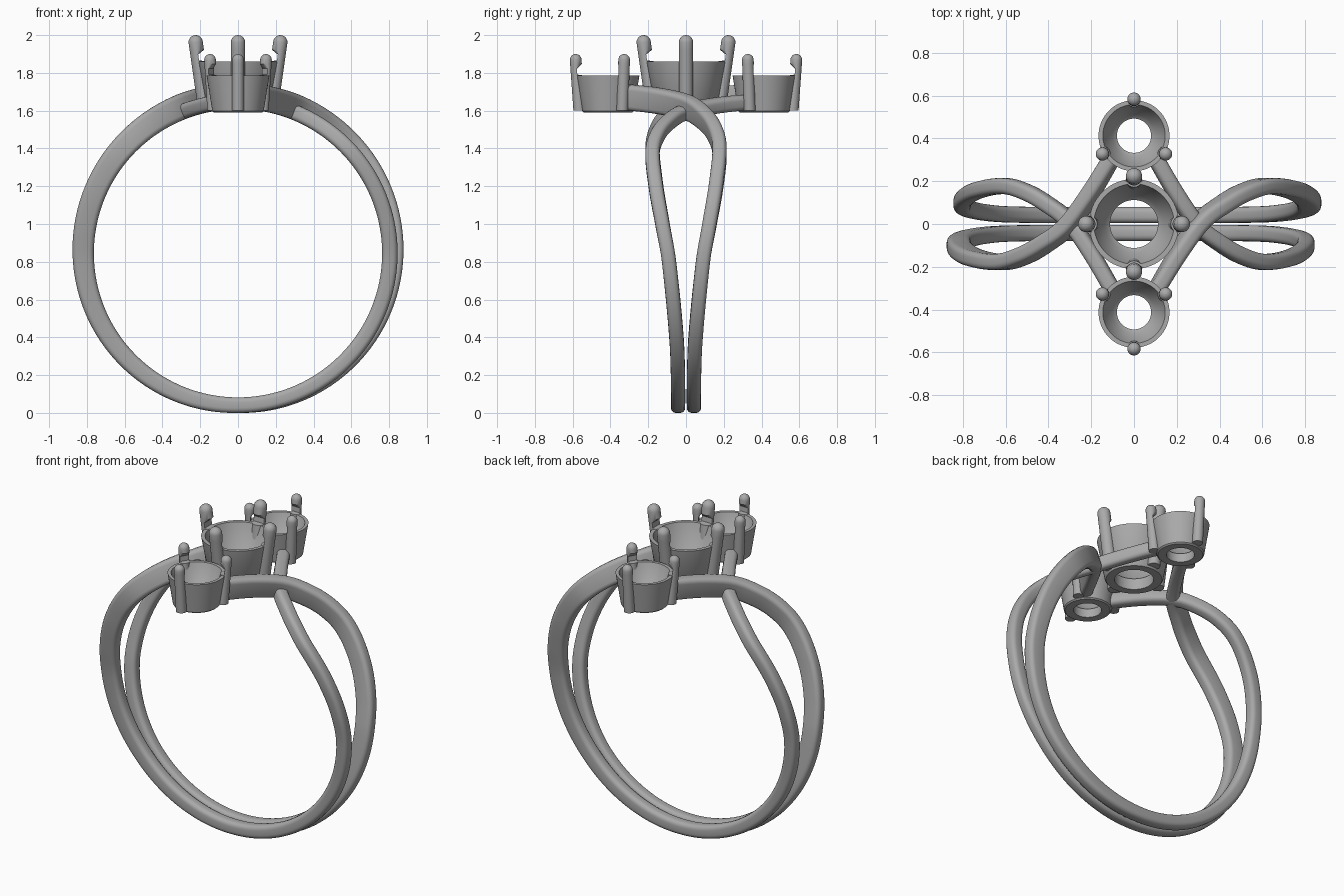
import bpy, bmesh, math
from mathutils import Vector, Matrix

if "Cube" in bpy.data.objects:
    bpy.data.objects.remove(bpy.data.objects["Cube"], do_unlink=True)

metal = bpy.data.materials.new("grey metal")
metal.use_nodes = True
colour = (0.4, 0.4, 0.4, 1)
metal.diffuse_color = colour
metal.node_tree.nodes["Principled BSDF"].inputs["Base Color"].default_value = colour


def finish(name, bm, angle=35):
    bmesh.ops.recalc_face_normals(bm, faces=bm.faces)
    mesh = bpy.data.meshes.new(name)
    bm.to_mesh(mesh)
    bm.free()
    mesh.materials.append(metal)
    ob = bpy.data.objects.new(name, mesh)
    bpy.context.collection.objects.link(ob)
    bpy.ops.object.select_all(action='DESELECT')
    ob.select_set(True)
    bpy.context.view_layer.objects.active = ob
    bpy.ops.object.shade_smooth_by_angle(angle=math.radians(angle))
    return ob


def loft(bm, rings, closed=False):
    """Bridge rings of points; cap the ends unless the loft is closed."""
    loops = [[bm.verts.new(p) for p in ring] for ring in rings]
    n = len(loops[0])
    pairs = list(zip(loops, loops[1:]))
    if closed:
        pairs.append((loops[-1], loops[0]))
    for a, b in pairs:
        for i in range(n):
            j = (i + 1) % n
            bm.faces.new((a[i], a[j], b[j], b[i]))
    if not closed:
        bm.faces.new(loops[0])
        bm.faces.new(loops[-1])


# Band strands: sideways offset by angle up from the bottom of the ring
CENTRE, INNER = 0.845, 0.763
SWAY = [(0, .042), (30, .042), (56, .05), (87, .09), (101, .125), (116, .16),
        (132, .177), (142, .145), (150, .09), (158, .01), (165.5, -.135), (173, -.312)]


def sway(deg):
    k = 0
    while k < len(SWAY) - 2 and deg > SWAY[k + 1][0]:
        k += 1

    def slope(i):
        a, b = SWAY[max(i - 1, 0)], SWAY[min(i + 1, len(SWAY) - 1)]
        return 0 if i == 0 else (b[1] - a[1]) / (b[0] - a[0])
    (x0, y0), (x1, y1) = SWAY[k], SWAY[k + 1]
    w = x1 - x0
    t = (deg - x0) / w
    return ((2*t**3 - 3*t**2 + 1) * y0 + (t**3 - 2*t**2 + t) * w * slope(k)
            + (3*t**2 - 2*t**3) * y1 + (t**3 - t**2) * w * slope(k + 1))


def strand_point(deg, r):
    a = math.radians(deg)
    return Vector((r * math.sin(a), sway(abs(deg)), CENTRE - r * math.cos(a)))


def section(width, height, radius=.026, steps=5):
    """Rounded rectangle, resting on its inner edge."""
    pts = []
    for k, (sx, sy) in enumerate([(1, 1), (-1, 1), (-1, -1), (1, -1)]):
        for s in range(steps):
            a = math.radians(90 * (k + s / (steps - 1)))
            pts.append((sx * (width / 2 - radius) + radius * math.cos(a),
                        height / 2 + sy * (height / 2 - radius) + radius * math.sin(a)))
    return pts


def strand(name, turn):
    spin = Matrix.Rotation(turn, 3, 'Z')
    rings = []
    count, end = 180, SWAY[-1][0]
    for i in range(count + 1):
        deg = -end + 2 * end * i / count
        # one half of the strand thickens towards the top, the other stays slim
        height = .082 + .055 * min(1, max(0, deg) / 160)
        a = math.radians(deg)
        radial = Vector((math.sin(a), 0, -math.cos(a)))
        lo, hi = max(-end, deg - .5), min(end, deg + .5)
        tangent = strand_point(hi, .8) - strand_point(lo, .8)
        side = radial.cross(tangent).normalized()
        base = strand_point(deg, INNER)
        rings.append([spin @ (base + side * u + radial * v)
                      for u, v in section(.075, height)])
    bm = bmesh.new()
    loft(bm, rings)
    finish(name, bm)


strand("back_band_strand", 0)
strand("front_band_strand", math.pi)


# Settings: turned cups with a tapered seat and a through hole
def cup(name, y, profile, steps=64):
    rings = []
    for i in range(steps):
        a = 2 * math.pi * i / steps
        rings.append([Vector((r * math.cos(a), y + r * math.sin(a), z)) for r, z in profile])
    bm = bmesh.new()
    loft(bm, rings, closed=True)
    finish(name, bm)


# Prongs: leaning round posts with a notch cut on the inner side and a domed tip
def prong(name, y, angle, radius, foot, head, rim, steps=20):
    (r0, z0), (r1, z1) = foot, head
    dome = z1 - radius
    levels = [(z0, 1, False), (rim, 1, False), (rim + .004, 1, True),
              (rim + .035, 1, True), (rim + .06, 1, False), (dome, 1, False)]
    for s in range(1, 6):
        a = math.radians(17 * s)
        levels.append((dome + radius * math.sin(a), math.cos(a), False))
    out = Vector((math.cos(angle), math.sin(angle), 0))
    side = Vector((-out.y, out.x, 0))
    rings = []
    for z, scale, notched in levels:
        d = r0 + (r1 - r0) * min(1, (z - z0) / (dome - z0))
        ring = []
        for i in range(steps):
            a = 2 * math.pi * i / steps
            u, v = radius * scale * math.cos(a), radius * scale * math.sin(a)
            if notched:
                u = max(u, -.1 * radius)
            ring.append(Vector((0, y, z)) + out * (d + u) + side * v)
        rings.append(ring)
    bm = bmesh.new()
    loft(bm, rings)
    finish(name, bm)


cup("centre_cup", 0, [(.16, 1.61), (.168, 1.62), (.211, 1.86), (.188, 1.86),
                      (.135, 1.7), (.112, 1.68), (.112, 1.61)])
for i in range(4):
    prong(f"centre_prong_{i + 1}", 0, i * math.pi / 2, .038, (.175, 1.62), (.224, 2.0), 1.862)

for word, s in (("front", -1), ("back", 1)):
    y = s * .413
    cup(f"{word}_cup", y, [(.128, 1.59), (.136, 1.597), (.166, 1.785), (.146, 1.785),
                           (.1, 1.66), (.08, 1.645), (.08, 1.59)])
    for i in range(3):
        prong(f"{word}_prong_{i + 1}", y, s * math.pi / 2 + i * 2 * math.pi / 3,
              .031, (.152, 1.6), (.171, 1.9), 1.787)
